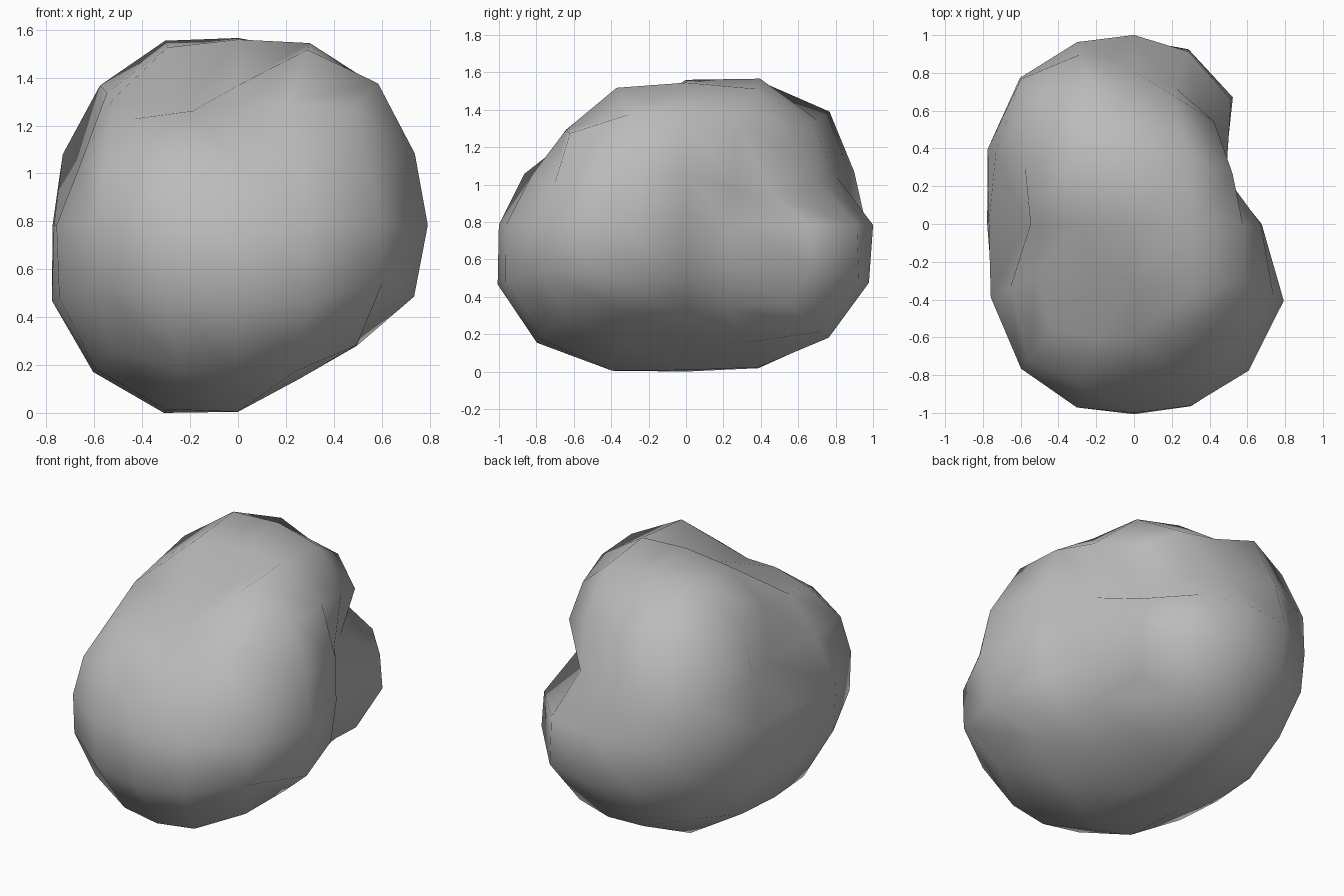
import bpy, bmesh, math
from mathutils import Vector

if "Cube" in bpy.data.objects:
    bpy.data.objects.remove(bpy.data.objects["Cube"], do_unlink=True)

HALF = Vector((0.78, 1.0, 0.79))   # half width, depth and height of the boulder
POWER = 2.6                        # roundness of the block before shaping

# Hollows (positive depth) and swells (negative): centre on the unit block, radius, depth
SHAPING = [
    ((0.95, 0.37, 0.2), 0.40, 0.33),      # left flank valley
    ((0.85, 0.37, -0.4), 0.42, 0.30),     # left flank valley, low end
    ((0.65, 0.75, 0.38), 0.32, 0.30),     # notch round the back left corner
    ((0.75, 0.4, 0.75), 0.35, 0.08),      # shoulder above the notch
    ((0.6, 0.62, 0.8), 0.25, -0.08),      # lump above the notch
    ((0.7, 0.7, -0.1), 0.30, -0.07),      # lump below the notch
    ((0.12, 0.93, 0.45), 0.43, 0.19),     # back crease
    ((0.0, 1.0, -0.05), 0.30, -0.06),     # back bulge
    ((-0.4, 0.75, 0.78), 0.30, -0.06),    # back right crown
    ((0.55, -0.3, -0.8), 0.35, 0.17),     # underside, front
    ((0.55, 0.25, -0.8), 0.42, 0.18),     # underside, back
    ((0.38, -0.05, -0.95), 0.28, 0.09),   # underside, middle
    ((-0.25, -0.35, -1.0), 0.35, -0.04),  # foot, front
    ((-0.25, 0.35, -1.0), 0.35, -0.04),   # foot, back
    ((0.2, -0.7, -0.75), 0.40, -0.04),    # chin
    ((0.0, -1.0, -0.2), 0.50, -0.04),     # front bulge
    ((-0.6, -0.6, 0.6), 0.40, 0.11),      # front right shoulder
    ((-0.4, -0.45, 0.88), 0.32, 0.11),    # slope beside the saddle
    ((-0.18, -0.38, 0.95), 0.32, 0.25),   # saddle on top
    ((-0.2, 0.2, 1.0), 0.35, -0.06),      # crown
    ((0.42, -0.35, 0.92), 0.25, -0.03),   # front left crown
    ((0.1, -0.85, 0.58), 0.45, 0.21),     # sloped brow
    ((0.72, -0.72, 0.33), 0.30, 0.08),    # front left corner
    ((0.9, -0.45, 0.0), 0.45, -0.07),     # left bulge
    ((-0.92, -0.02, 0.42), 0.33, 0.29),   # right flank valley
    ((-0.9, 0.45, 0.35), 0.30, -0.06),    # lump behind the right valley
    ((-0.95, 0.0, -0.1), 0.60, -0.04),    # right bulge
]


def rounded(p):
    """Blend a point of the cube towards a rounded block."""
    q = Vector([c * (0.8 if abs(c) < 0.9 else 1.0) for c in p])
    return q / sum(abs(c) ** POWER for c in q) ** (1 / POWER)


def shaped(p):
    """Pull a point in or out by every nearby hollow or swell."""
    pull = sum(depth * math.exp(-((p - Vector(c)).length / radius) ** 2)
               for c, radius, depth in SHAPING)
    return p * (1 - pull)


# Boulder: gridded cube, rounded and shaped, standing on the ground
bm = bmesh.new()
bmesh.ops.create_cube(bm, size=2)
bmesh.ops.subdivide_edges(bm, edges=bm.edges[:], cuts=3, use_grid_fill=True)
for v in bm.verts:
    v.co = shaped(rounded(v.co)) * 1.0
bmesh.ops.scale(bm, verts=bm.verts[:], vec=HALF)
bmesh.ops.translate(bm, verts=bm.verts[:], vec=(0, 0, -min(v.co.z for v in bm.verts)))
for f in bm.faces:
    f.smooth = True
mesh = bpy.data.meshes.new("boulder")
bm.to_mesh(mesh)
bm.free()
boulder = bpy.data.objects.new("boulder", mesh)
bpy.context.collection.objects.link(boulder)

# Stone colour
stone = bpy.data.materials.new("grey_stone")
stone.use_nodes = True
stone.diffuse_color = (0.5, 0.5, 0.5, 1)
stone.node_tree.nodes["Principled BSDF"].inputs["Base Color"].default_value = (0.5, 0.5, 0.5, 1)
mesh.materials.append(stone)
